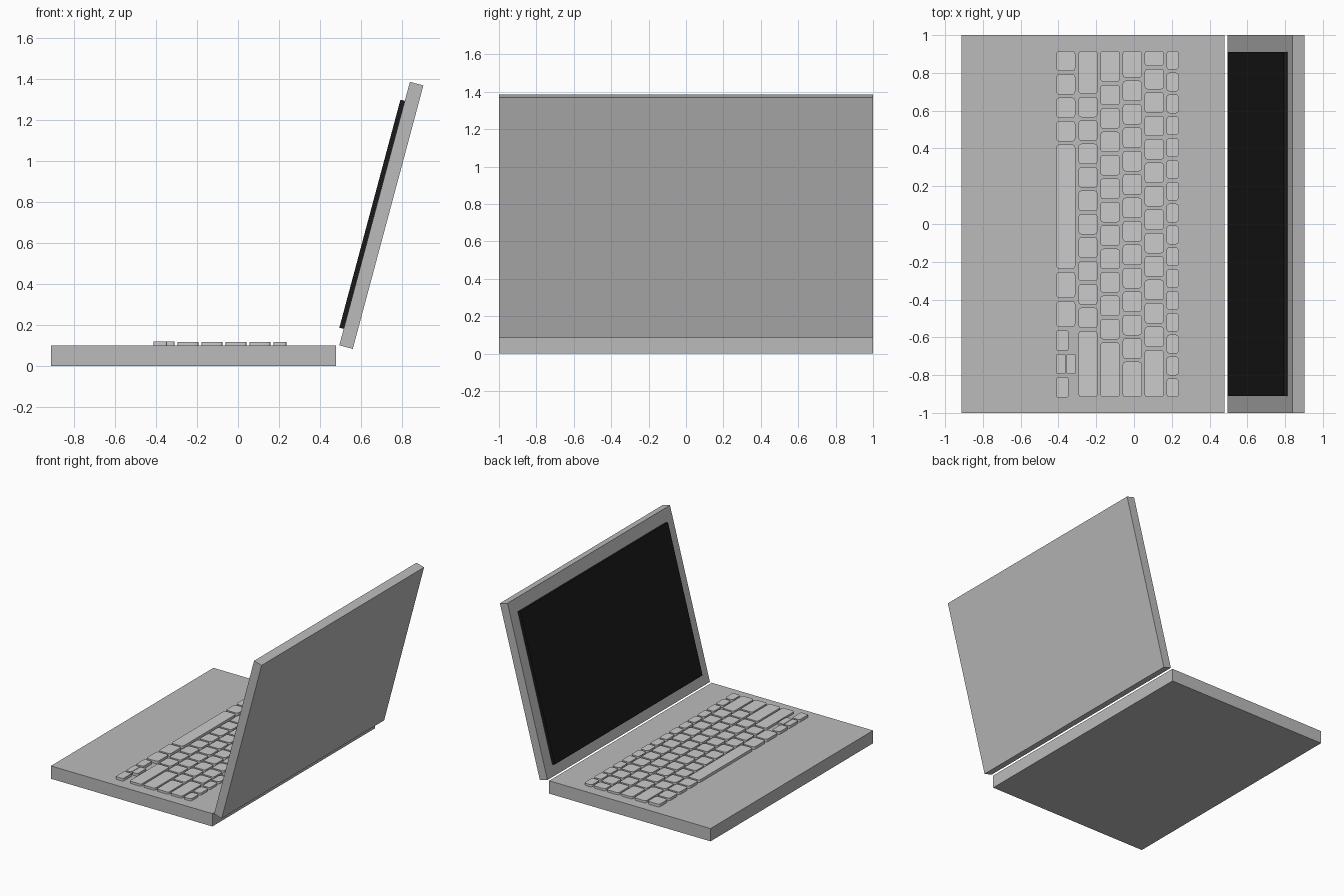
import bpy, bmesh, math
from mathutils import Matrix, Vector

if "Cube" in bpy.data.objects:
    bpy.data.objects.remove(bpy.data.objects["Cube"])


def material(name, v):
    m = bpy.data.materials.new(name)
    m.diffuse_color = (v, v, v, 1)
    m.use_nodes = True
    m.node_tree.nodes["Principled BSDF"].inputs["Base Color"].default_value = m.diffuse_color
    return m


CASE = material("case_grey", 0.5)
KEY = material("key_grey", 0.7)
BLACK = material("screen_black", 0.01)


def make_object(name, bm, mat):
    bmesh.ops.recalc_face_normals(bm, faces=bm.faces)
    me = bpy.data.meshes.new(name)
    bm.to_mesh(me)
    bm.free()
    me.materials.append(mat)
    ob = bpy.data.objects.new(name, me)
    bpy.context.collection.objects.link(ob)
    return ob


def box(name, lo, hi, mat, matrix=Matrix()):
    lo, hi = Vector(lo), Vector(hi)
    bm = bmesh.new()
    bmesh.ops.create_cube(bm, size=1)
    bmesh.ops.scale(bm, vec=hi - lo, verts=bm.verts)
    bmesh.ops.translate(bm, vec=(lo + hi) / 2, verts=bm.verts)
    ob = make_object(name, bm, mat)
    ob.matrix_world = matrix
    return ob


def add_key(bm, x0, x1, y0, y1, top, r=0.016, z0=0.098, steps=3):
    """Flat key cap with rounded corners in plan."""
    pts = []
    corners = ((x1 - r, y1 - r), (x0 + r, y1 - r), (x0 + r, y0 + r), (x1 - r, y0 + r))
    for i, (cx, cy) in enumerate(corners):
        for k in range(steps + 1):
            a = math.pi / 2 * (i + k / steps)
            pts.append((cx + r * math.cos(a), cy + r * math.sin(a)))
    low = [bm.verts.new((x, y, z0)) for x, y in pts]
    high = [bm.verts.new((x, y, top)) for x, y in pts]
    bm.faces.new(low[::-1])
    bm.faces.new(high)
    n = len(pts)
    for i in range(n):
        j = (i + 1) % n
        bm.faces.new((low[i], low[j], high[j], high[i]))


# Base slab
box("base", (-0.912, -1, 0), (0.479, 1, 0.1), CASE)

# Lid and screen, leaning back 15 degrees about the lid's lower front edge
tilt = Matrix.Translation((0.494, 0, 0.102)) @ Matrix.Rotation(math.radians(15), 4, 'Y')
box("lid", (0, -1, 0), (0.068, 1, 1.33), CASE, tilt)
box("screen", (-0.022, -0.91, 0.083), (0.002, 0.91, 1.234), BLACK, tilt)

# Keyboard rows: x range, top height, key pitches running from +y to -y
P, GAP, START = 0.124, 0.016, 0.917
rows = {
    "space_row": (-0.411, -0.311, 0.121, [P] * 4 + [0.674, 0.154, 0.154]),
    "shift_row": (-0.294, -0.193, 0.117, [0.244] + [P] * 10 + [0.366]),
    "home_row": (-0.178, -0.075, 0.117, [0.18] + [P] * 11 + [0.306]),
    "upper_row": (-0.06, 0.042, 0.117, [0.158] + [P] * 12 + [0.204]),
    "number_row": (0.056, 0.158, 0.117, [0.096] + [P] * 12 + [0.266]),
    "function_row": (0.172, 0.237, 0.117, [1.85 / 16] * 16),
}
for name, (x0, x1, top, pitches) in rows.items():
    bm = bmesh.new()
    y = START
    for p in pitches:
        add_key(bm, x0, x1, y - p + GAP, y, top)
        y -= p
    make_object(name + "_keys", bm, KEY)

# Arrow cluster: two short side keys, and a split pair between them
bm = bmesh.new()
y = -0.563
for spans in ([(-0.411, -0.347)], [(-0.411, -0.363), (-0.359, -0.309)], [(-0.411, -0.347)]):
    for x0, x1 in spans:
        add_key(bm, x0, x1, y - P + GAP, y, 0.121, r=0.01)
    y -= P
make_object("arrow_keys", bm, KEY)
